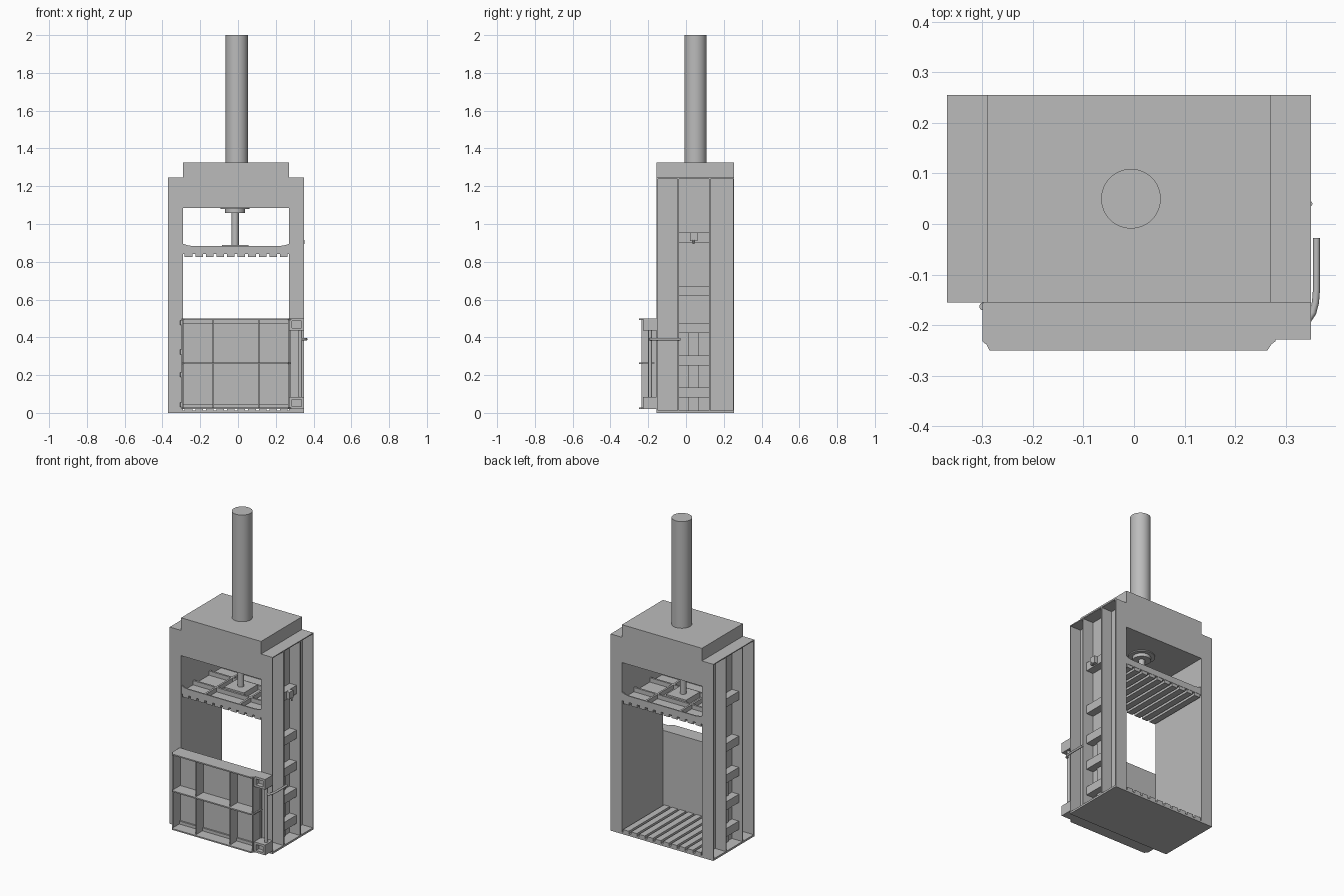
import bpy, bmesh, math
from mathutils import Vector

if "Cube" in bpy.data.objects:
    bpy.data.objects.remove(bpy.data.objects["Cube"])

steel = bpy.data.materials.new("steel grey")
steel.diffuse_color = (0.5, 0.5, 0.5, 1)
steel.use_nodes = True
steel.node_tree.nodes["Principled BSDF"].inputs["Base Color"].default_value = steel.diffuse_color
CX = -0.01            # symmetry plane of the press body
Y0, Y1 = -0.155, 0.255


def finish(name, bm):
    bmesh.ops.recalc_face_normals(bm, faces=bm.faces)
    me = bpy.data.meshes.new(name)
    bm.to_mesh(me)
    bm.free()
    me.materials.append(steel)
    ob = bpy.data.objects.new(name, me)
    bpy.context.collection.objects.link(ob)
    return ob


def boxes(name, items):
    """One object from (x0, x1, y0, y1, z0, z1) boxes."""
    bm = bmesh.new()
    for x0, x1, y0, y1, z0, z1 in items:
        vs = bmesh.ops.create_cube(bm, size=1)["verts"]
        for v in vs:
            v.co = Vector((x1 if v.co.x > 0 else x0,
                           y1 if v.co.y > 0 else y0,
                           z1 if v.co.z > 0 else z0))
    return finish(name, bm)


def prism(name, pts, vec):
    """Extrude a closed outline along vec."""
    bm = bmesh.new()
    f = bm.faces.new([bm.verts.new(p) for p in pts])
    r = bmesh.ops.extrude_face_region(bm, geom=[f])
    bmesh.ops.translate(bm, vec=vec, verts=[g for g in r["geom"] if isinstance(g, bmesh.types.BMVert)])
    return finish(name, bm)


def rod(name, x, y, z0, z1, r, n=32):
    bpy.ops.mesh.primitive_cylinder_add(vertices=n, radius=r, depth=z1 - z0, location=(x, y, (z0 + z1) / 2))
    ob = bpy.context.object
    ob.name = name
    ob.data.materials.append(steel)
    bpy.ops.object.shade_smooth_by_angle(angle=math.radians(40))
    return ob


# Side columns: inner wall, flanges, upright ribs and cap, on both sides
def both(items):
    return items + [(2 * CX - b, 2 * CX - a, *rest) for a, b, *rest in items]


boxes("side_columns", both([
    (0.27, 0.276, Y0, Y1, 0, 1.245),
    (0.27, 0.35, Y0, Y0 + 0.006, 0, 1.245),
    (0.27, 0.35, Y1 - 0.006, Y1, 0, 1.245),
    (0.27, 0.35, -0.044, -0.036, 0, 1.24),
    (0.27, 0.35, 0.122, 0.13, 0, 1.24),
    (0.27, 0.35, Y0, Y1, 1.239, 1.245)]))

# Cross braces between the upright ribs
boxes("cross_braces", both([(0.272, 0.325, -0.038, 0.124, z, z + 0.053)
                            for z in (0.082, 0.252, 0.422, 0.62, 0.903)]))
boxes("brace_spine", both([(0.272, 0.284, 0.01, 0.07, 0, 0.43)]))

# Top housing and hydraulic cylinder
boxes("top_housing", [(-0.29, 0.27, Y0, Y1, 1.085, 1.325)])
rod("hydraulic_cylinder", -0.006, 0.05, 1.32, 2.0, 0.059, 48)
rod("piston_rod", -0.015, 0.05, 0.86, 1.09, 0.019)
rod("rod_gland", -0.015, 0.05, 1.058, 1.09, 0.053)
rod("rod_flange", -0.015, 0.05, 1.079, 1.09, 0.077)

# Slatted floor
N = 10
pitch = 0.56 / N
slats = [(-0.29 + i * pitch + 0.008, -0.29 + (i + 1) * pitch - 0.008) for i in range(N)]
boxes("floor_plate", [(-0.37, 0.35, Y0, Y1, 0, 0.012)])
boxes("floor_slats", [(a, b, Y0, Y1, 0.01, 0.03) for a, b in slats])

# Press platen: slatted underside, lipped edges, stiffening ribs
boxes("platen_plate", [(-0.29, 0.27, Y0 + 0.004, Y1 - 0.004, 0.842, 0.855)])
boxes("platen_slats", [(a, b, Y0 + 0.004, Y1 - 0.004, 0.825, 0.845) for a, b in slats])
for name, y in (("platen_front_lip", Y0 + 0.002), ("platen_back_lip", Y1 - 0.010)):
    prism(name, [(x, y, z) for x, z in ((-0.29, 0.845), (0.27, 0.845), (0.27, 0.895),
          (0.25, 0.888), (0.225, 0.884), (-0.245, 0.884), (-0.27, 0.888), (-0.29, 0.895))], (0, 0.008, 0))
boxes("platen_ribs", [(x - 0.006, x + 0.006, Y0 + 0.005, Y1 - 0.005, 0.85, 0.882) for x in (-0.13, 0.11)]
      + [(-0.29, 0.27, y - 0.006, y + 0.006, 0.85, 0.882) for y in (-0.03, 0.13)])
boxes("rod_mount_plate", [(-0.085, 0.055, -0.02, 0.12, 0.85, 0.89)])

# Front door: back panel, shelves with chamfered corners, upright ribs
boxes("door_panel", [(-0.298, 0.278, -0.166, Y0, 0.02, 0.5)])
for name, z in (("door_top_shelf", 0.492), ("door_middle_shelf", 0.26), ("door_bottom_shelf", 0.02)):
    prism(name, [(x, y, z) for x, y in ((-0.3, -0.156), (-0.3, -0.232), (-0.292, -0.238), (-0.286, -0.25),
          (0.264, -0.25), (0.272, -0.238), (0.28, -0.232), (0.28, -0.156))], (0, 0, 0.008))
boxes("door_ribs", [(x - 0.004, x + 0.004, -0.236, -0.16, 0.022, 0.498)
                    for x in (-0.292, -0.13, 0.11, 0.268)])
boxes("door_edge_strips", [(-0.29, 0.27, -0.176, -0.165, z, z + 0.022) for z in (0.025, 0.473)])

# Latch brackets (open square boxes), latch bar and bent handle
br = []
for z in (0.02, 0.435):
    x0, x1, t, h = 0.272, 0.35, 0.014, 0.065
    br += [(x0, x1, -0.228, Y0, z, z + t), (x0, x1, -0.228, Y0, z + h - t, z + h),
           (x0, x0 + t, -0.228, Y0, z, z + h), (x1 - t, x1, -0.228, Y0, z, z + h),
           (x0, x1, -0.2, Y0, z, z + h)]
boxes("latch_brackets", br)
rod("latch_bar", 0.33, -0.19, 0.03, 0.49, 0.01, 16)

cu = bpy.data.curves.new("latch_handle", "CURVE")
cu.dimensions = "3D"
cu.bevel_depth = 0.007
cu.bevel_resolution = 3
cu.use_fill_caps = True
path = [(0.325, -0.19), (0.346, -0.188), (0.354, -0.175), (0.359, -0.155), (0.361, -0.13), (0.361, -0.028)]
sp = cu.splines.new("POLY")
sp.points.add(len(path) - 1)
for p, (x, y) in zip(sp.points, path):
    p.co = (x, y, 0.39, 1)
cu.materials.append(steel)
handle = bpy.data.objects.new("latch_handle", cu)
bpy.context.collection.objects.link(handle)

# Hinge knuckles on the left edge of the door
for i, z in enumerate((0.03, 0.19, 0.31, 0.465)):
    rod(f"hinge_{i + 1}", -0.298, -0.163, z, z + 0.025, 0.008, 12)

# Limit switch on the right-hand column
boxes("limit_switch", [(0.32, 0.346, 0.022, 0.06, 0.91, 0.955)])
rod("limit_switch_pin", 0.348, 0.04, 0.895, 0.915, 0.005, 12)
